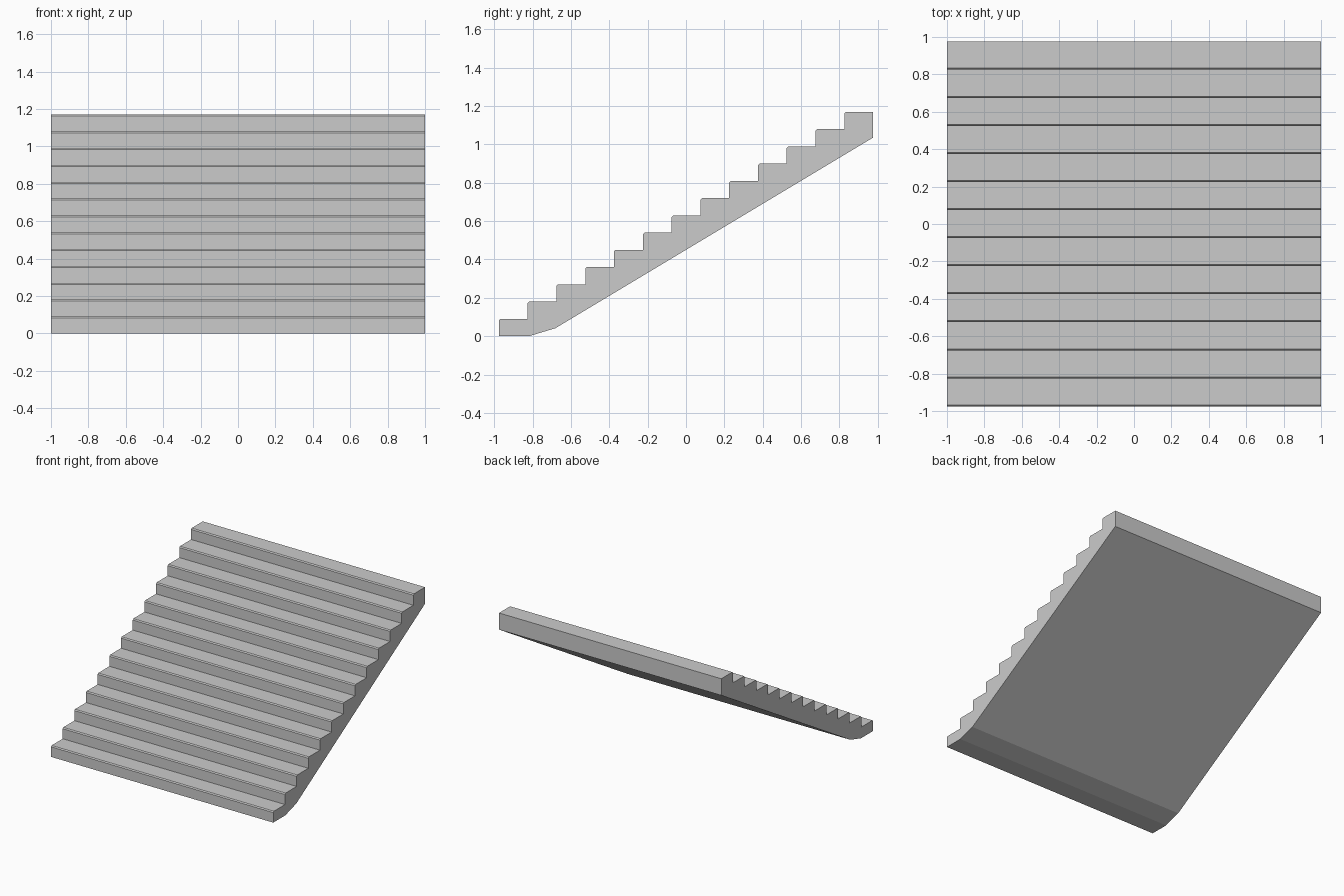
import bpy
import bmesh

if "Cube" in bpy.data.objects:
    bpy.data.objects.remove(bpy.data.objects["Cube"], do_unlink=True)

STEPS, RUN, RISE, WIDTH, NOSE = 13, 0.15, 0.09, 2.0, 0.008
FRONT = -STEPS * RUN / 2

# Concrete material
concrete = bpy.data.materials.new("light_grey_concrete")
concrete.use_nodes = True
colour = (0.6, 0.6, 0.6, 1)
concrete.diffuse_color = colour
concrete.node_tree.nodes["Principled BSDF"].inputs["Base Color"].default_value = colour

# Side profile: steps with chamfered nosings, then the sloping underside
profile = [(FRONT, 0)]
for i in range(STEPS):
    y, z = FRONT + i * RUN, (i + 1) * RISE
    if i:
        profile.append((y, z - RISE))
    profile += [(y, z - NOSE), (y + NOSE, z)]
profile += [(-FRONT, STEPS * RISE), (-FRONT, 1.035), (-0.68, 0.042), (-0.82, 0)]

# Extrude the profile across the width
bm = bmesh.new()
side = bm.faces.new([bm.verts.new((-WIDTH / 2, y, z)) for y, z in profile])
result = bmesh.ops.extrude_face_region(bm, geom=[side], use_keep_orig=True)
moved = [v for v in result["geom"] if isinstance(v, bmesh.types.BMVert)]
bmesh.ops.translate(bm, verts=moved, vec=(WIDTH, 0, 0))
bmesh.ops.recalc_face_normals(bm, faces=bm.faces)

mesh = bpy.data.meshes.new("stair_flight")
bm.to_mesh(mesh)
bm.free()
mesh.materials.append(concrete)
stairs = bpy.data.objects.new("stair_flight", mesh)
bpy.context.collection.objects.link(stairs)
